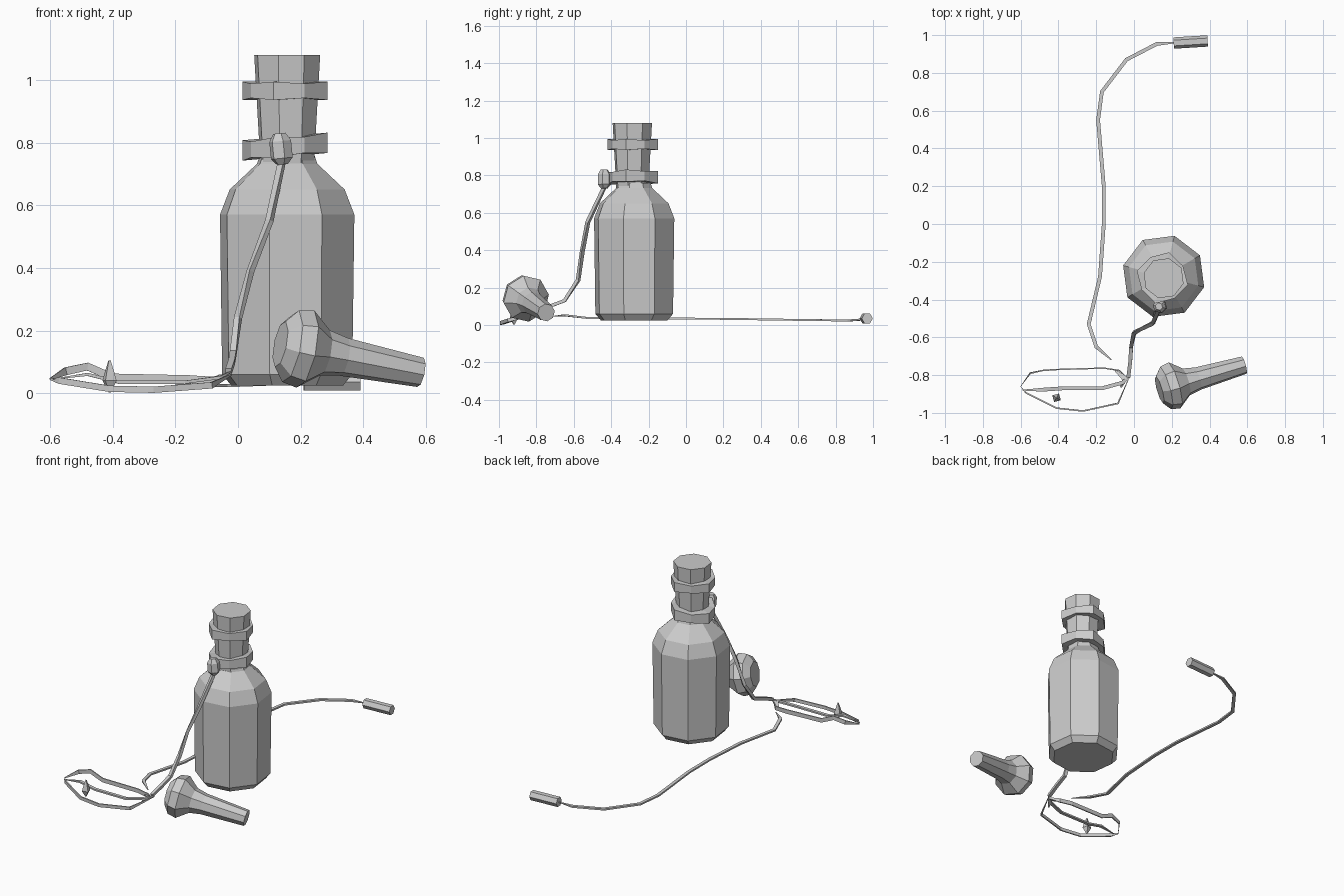
import bpy, bmesh, math
from mathutils import Vector, Matrix

if "Cube" in bpy.data.objects:
    bpy.data.objects.remove(bpy.data.objects["Cube"], do_unlink=True)

grey = bpy.data.materials.new("plain grey")
grey.use_nodes = True
grey.diffuse_color = (0.6, 0.6, 0.6, 1)
grey.node_tree.nodes["Principled BSDF"].inputs["Base Color"].default_value = (0.6, 0.6, 0.6, 1)


def loft(name, rings, caps=True):
    """Skin a list of equal-sized rings of points and close the two ends."""
    bm = bmesh.new()
    loops = [[bm.verts.new(p) for p in ring] for ring in rings]
    for low, high in zip(loops, loops[1:]):
        for i in range(len(low)):
            j = (i + 1) % len(low)
            bm.faces.new((low[i], low[j], high[j], high[i]))
    if caps:
        bm.faces.new(loops[0][::-1])
        bm.faces.new(loops[-1])
    bmesh.ops.recalc_face_normals(bm, faces=bm.faces)
    mesh = bpy.data.meshes.new(name)
    bm.to_mesh(mesh)
    bm.free()
    mesh.materials.append(grey)
    obj = bpy.data.objects.new(name, mesh)
    bpy.context.collection.objects.link(obj)
    return obj


def turned(name, origin, axis, profile, sides=8, turn=30):
    """Faceted turned part; profile holds (radius, distance along axis)."""
    place = Matrix.Translation(origin) @ Vector(axis).to_track_quat('Z', 'Y').to_matrix().to_4x4()
    angles = [math.radians(turn) + math.tau * i / sides for i in range(sides)]
    return loft(name, [[place @ Vector((r * math.cos(a), r * math.sin(a), t)) for a in angles]
                       for r, t in profile])


def strip(name, points, width, height, taper=False):
    """Four-sided cord or ribbon along a path."""
    pts = [Vector(p) for p in points]
    rings = []
    for i, p in enumerate(pts):
        along = (pts[min(i + 1, len(pts) - 1)] - pts[max(i - 1, 0)]).normalized()
        side = along.cross(Vector((0, 0, 1))).normalized()
        up = side.cross(along)
        k = 0.25 if taper and i in (0, len(pts) - 1) else 1
        s, u = side * width * k / 2, up * height * k / 2
        rings.append([p + s + u, p - s + u, p - s - u, p + s - u])
    return loft(name, rings)


UP = (0, 0, 1)
cx, cy = 0.157, -0.277

# Bottle and its plug
turned("bottle", (cx, cy, 0), UP,
       [(0.185, 0.025), (0.215, 0.06), (0.222, 0.57), (0.19, 0.65), (0.1, 0.732), (0.09, 0.76)])
turned("cork", (cx, cy - 0.01, 0), UP, [(0.088, 0.72), (0.109, 1.08)])


# Uneven wraps around the neck: alternate corners are pushed out and twisted
def wrap(name, z, tilt, half):
    rings = []
    for r, h in ((0.08, -half), (0.133, -half), (0.133, half), (0.08, half)):
        ring = []
        for i in range(8):
            a = math.radians(30 + 45 * i)
            odd = 1 if i % 2 else -1
            rr = r + 0.007 * odd
            x, y = rr * math.cos(a), rr * math.sin(a)
            ring.append((cx - 0.007 + x, cy - 0.008 + y, z + h * (1 + 0.12 * odd) + tilt * x))
        rings.append(ring)
    loft(name, rings, caps=False)


wrap("upper_wrap", 0.965, 0.0, 0.026)
wrap("lower_wrap", 0.787, 0.09, 0.029)

# Knot on the front of the lower wrap
turned("knot", (0.142, -0.437, 0.73), (-0.1, 0, 1),
       [(0.018, 0), (0.036, 0.02), (0.036, 0.075), (0.02, 0.1)], sides=6, turn=15)

# Hanging cord from the knot down to the ground
strip("hanging_cord", [(0.14, -0.435, 0.74), (0.10, -0.525, 0.55), (0.04, -0.555, 0.39),
                       (0.0, -0.577, 0.24), (-0.015, -0.65, 0.13), (-0.02, -0.73, 0.1),
                       (-0.03, -0.81, 0.07)], 0.02, 0.018)

# Loose loop lying in front, with an inner ribbon
strip("loop_front", [(-0.02, -0.8, 0.06), (-0.085, -0.95, 0.025), (-0.27, -0.99, 0.011),
                     (-0.41, -0.975, 0.014), (-0.57, -0.895, 0.04), (-0.6, -0.86, 0.045)],
      0.008, 0.02, taper=True)
strip("loop_back", [(-0.6, -0.86, 0.045), (-0.55, -0.79, 0.07), (-0.48, -0.775, 0.085),
                    (-0.4, -0.77, 0.05), (-0.16, -0.763, 0.045), (-0.08, -0.775, 0.04),
                    (-0.03, -0.82, 0.06)], 0.007, 0.025, taper=True)
strip("inner_ribbon", [(-0.59, -0.88, 0.045), (-0.48, -0.877, 0.06), (-0.38, -0.87, 0.035),
                       (-0.17, -0.87, 0.035), (-0.06, -0.84, 0.05), (-0.02, -0.81, 0.07)],
      0.02, 0.01, taper=True)
strip("loop_fold", [(-0.1, -0.775, 0.04), (-0.045, -0.82, 0.055), (-0.07, -0.865, 0.03)],
      0.035, 0.008, taper=True)

# Small pointed charm inside the loop
turned("charm", (-0.41, -0.92, 0), UP,
       [(0.004, 0.002), (0.026, 0.04), (0.018, 0.065), (0.004, 0.105)], sides=4, turn=60)

# Long cord trailing to the back, ending in a small rod
strip("long_cord", [(-0.12, -0.72, 0.045), (-0.2, -0.65, 0.052), (-0.24, -0.53, 0.038),
                    (-0.18, -0.28, 0.034), (-0.16, 0, 0.034), (-0.16, 0.2, 0.033),
                    (-0.19, 0.55, 0.028), (-0.17, 0.7, 0.026), (-0.04, 0.87, 0.024),
                    (0.12, 0.953, 0.03), (0.22, 0.96, 0.035)], 0.02, 0.01, taper=True)
turned("cord_rod", (0.21, 0.958, 0.035), (0.178, 0.011, 0), [(0.03, 0), (0.03, 0.18)], sides=6, turn=0)

# Stopper lying on its side
turned("stopper", (0.168, -0.868, 0.15), (0.942, 0.274, -0.19),
       [(0.075, -0.035), (0.118, 0), (0.127, 0.05), (0.075, 0.115), (0.062, 0.18), (0.048, 0.44)],
       turn=10)
